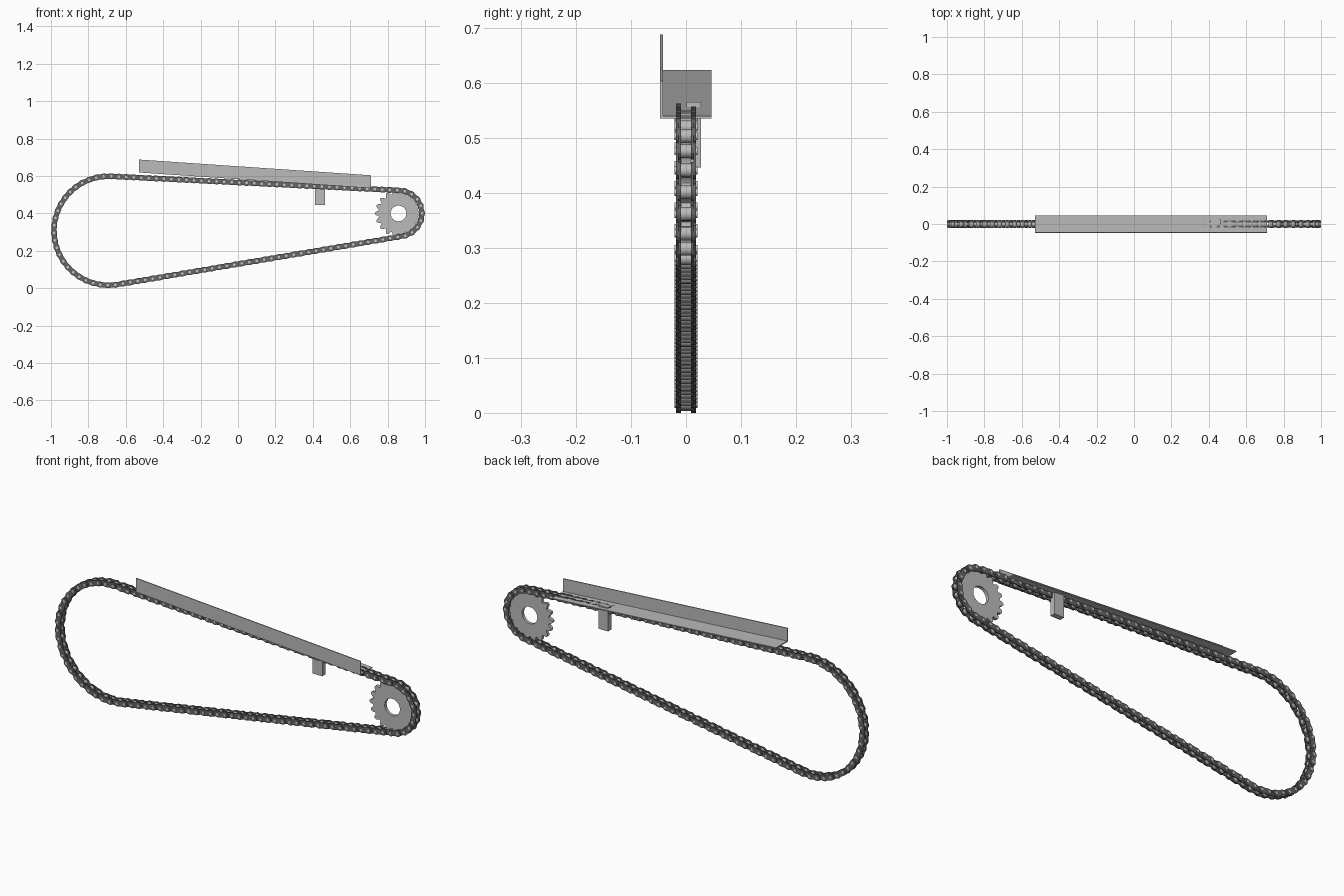
import bpy, bmesh, math
from math import sin, cos, pi

if "Cube" in bpy.data.objects:
    bpy.data.objects.remove(bpy.data.objects["Cube"])

def material(name, v):
    m = bpy.data.materials.new(name)
    m.diffuse_color = (v, v, v, 1)
    m.use_nodes = True
    m.node_tree.nodes["Principled BSDF"].inputs["Base Color"].default_value = m.diffuse_color
    return m

STEEL = material("light steel", 0.50)
DARK = material("dark chain steel", 0.13)
PIN = material("pin steel", 0.58)

def finish(bm, name, mat, smooth=False):
    bmesh.ops.recalc_face_normals(bm, faces=bm.faces)
    me = bpy.data.meshes.new(name)
    bm.to_mesh(me)
    bm.free()
    me.materials.append(mat)
    ob = bpy.data.objects.new(name, me)
    bpy.context.collection.objects.link(ob)
    if smooth:
        bpy.context.view_layer.objects.active = ob
        ob.select_set(True)
        bpy.ops.object.shade_smooth_by_angle(angle=math.radians(40))
        ob.select_set(False)
    return ob

def prism(bm, pts, y0, y1):
    """Extrude an x-z outline between two y values."""
    a = [bm.verts.new((x, y0, z)) for x, z in pts]
    b = [bm.verts.new((x, y1, z)) for x, z in pts]
    bm.faces.new(a)
    bm.faces.new(b[::-1])
    for i in range(len(pts)):
        j = (i + 1) % len(pts)
        bm.faces.new((a[i], a[j], b[j], b[i]))

def circle(cx, cz, r, n):
    return [(cx + r * cos(2 * pi * i / n), cz + r * sin(2 * pi * i / n)) for i in range(n)]

# Chain path: belt around a large (left) and a small (right) circle
X1, Z1, R1 = -0.6925, 0.3075, 0.2915
X2, Z2, R2 = 0.861, 0.40, 0.123
D = math.hypot(X2 - X1, Z2 - Z1)
tilt = math.atan2(Z2 - Z1, X2 - X1)
al = math.asin((R1 - R2) / D)
S = D * cos(al)
top = tilt + pi / 2 - al            # direction of the upper tangent points
bot = tilt - pi / 2 + al            # direction of the lower tangent points
A2, A1 = R2 * (top - bot), R1 * (2 * pi - (top - bot))
TOTAL = 2 * S + A1 + A2

def on(x, z, r, a):
    return x + r * cos(a), z + r * sin(a)

def path(s):
    def mix(p, q, t):
        return p[0] + (q[0] - p[0]) * t, p[1] + (q[1] - p[1]) * t
    if s < S:
        return mix(on(X1, Z1, R1, top), on(X2, Z2, R2, top), s / S)
    s -= S
    if s < A2:
        return on(X2, Z2, R2, top - s / R2)
    s -= A2
    if s < S:
        return mix(on(X2, Z2, R2, bot), on(X1, Z1, R1, bot), s / S)
    return on(X1, Z1, R1, bot - (s - S) / R1)

N = 2 * round(TOTAL / 0.08)
joints = [path(TOTAL * i / N) for i in range(N)]

# Chain link plates: rounded ends with a slight waist
def link_outline(p, q, r=0.016):
    a = math.atan2(q[1] - p[1], q[0] - p[0])
    pts = []
    for c, base in ((q, a), (p, a + pi)):
        pts += [on(c[0], c[1], r, base + math.radians(d)) for d in range(-90, 91, 30)]
        m = ((p[0] + q[0]) / 2, (p[1] + q[1]) / 2)
        pts.append(on(m[0], m[1], r * 0.8, base + pi / 2))
    return pts

outer, inner, rollers, pins = (bmesh.new() for _ in range(4))
for i, p in enumerate(joints):
    bm, y = (outer, 0.0140) if i % 2 else (inner, 0.0092)
    pts = link_outline(p, joints[(i + 1) % N])
    for s in (-1, 1):
        prism(bm, pts, s * y, s * (y + 0.004))
    prism(rollers, circle(*p, 0.0125, 16), -0.0092, 0.0092)
    prism(pins, circle(*p, 0.007, 12), -0.021, 0.021)
finish(outer, "outer_link_plates", DARK)
finish(inner, "inner_link_plates", DARK)
finish(rollers, "chain_rollers", STEEL, True)
finish(pins, "chain_pins", PIN, True)

# Drive sprocket: toothed ring with a round bore
TEETH = 18
tooth = [(-0.5, 0.106), (-0.36, 0.109), (-0.26, 0.118), (-0.1, 0.125),
         (0.1, 0.125), (0.26, 0.118), (0.36, 0.109)]
bm = bmesh.new()
rings = []
for t in range(TEETH):
    for f, r in tooth:
        a = 2 * pi * (t + f) / TEETH
        rings.append([bm.verts.new((X2 - 0.003 + rr * cos(a), y, Z2 + rr * sin(a)))
                      for rr, y in ((r, -0.008), (r, 0.008), (0.042, 0.008), (0.042, -0.008))])
for i, a in enumerate(rings):
    b = rings[(i + 1) % len(rings)]
    for k in range(4):
        bm.faces.new((a[k], b[k], b[(k + 1) % 4], a[(k + 1) % 4]))
finish(bm, "drive_sprocket", STEEL, True)

# Sloping angle rail: upright front wall and flat floor
profile = [(-0.047, 0), (0.046, 0), (0.046, 0.005), (-0.042, 0.005), (-0.042, 0.069), (-0.047, 0.069)]
bm = bmesh.new()
ends = [[bm.verts.new((x, y, z0 + z)) for y, z in profile] for x, z0 in ((-0.53, 0.619), (0.71, 0.535))]
bm.faces.new(ends[0])
bm.faces.new(ends[1][::-1])
for i in range(6):
    j = (i + 1) % 6
    bm.faces.new((ends[0][i], ends[0][j], ends[1][j], ends[1][i]))
finish(bm, "angle_rail", STEEL)

# Bracket block passing through the rail floor
bm = bmesh.new()
prism(bm, [(0.412, 0.446), (0.465, 0.446), (0.465, 0.565), (0.412, 0.565)], 0.001, 0.027)
finish(bm, "rail_bracket", STEEL)
